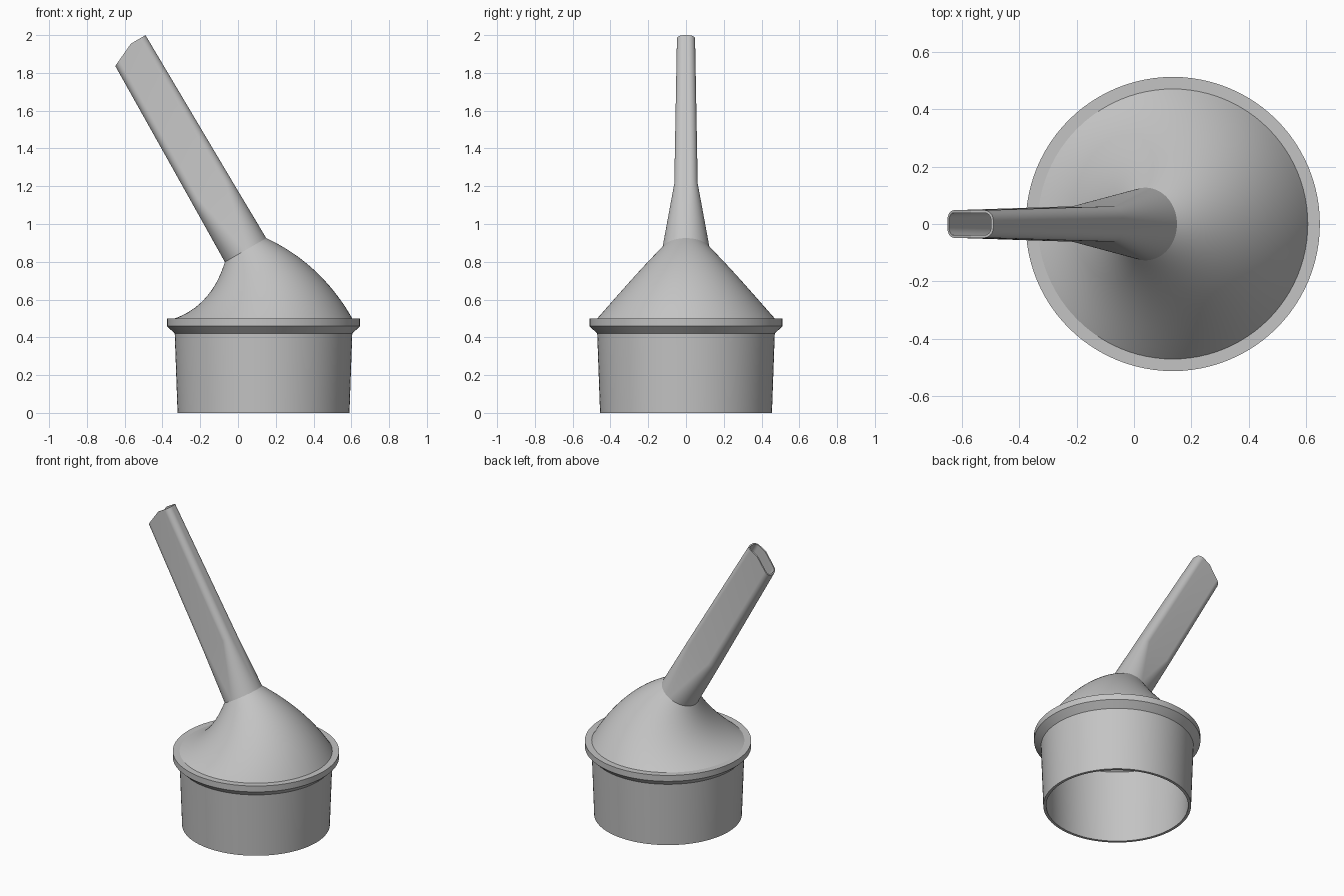
import bpy, bmesh, math
from mathutils import Vector, Matrix

cube = bpy.data.objects.get("Cube")
if cube:
    bpy.data.objects.remove(cube, do_unlink=True)

grey = bpy.data.materials.new("plain grey plastic")
grey.use_nodes = True
colour = (0.55, 0.55, 0.55, 1)
grey.diffuse_color = colour
grey.node_tree.nodes["Principled BSDF"].inputs["Base Color"].default_value = colour

STEPS = 24                  # segments in each quarter arc
TILT = math.radians(-30)    # lean of the nozzle
NECK = Vector((0.04, 0, 0.862))


def section(hu, hv, r):
    """Rounded rectangle; a circle when all three sizes match."""
    pts = []
    for q, (su, sv) in enumerate([(1, 1), (-1, 1), (-1, -1), (1, -1)]):
        for i in range(STEPS + 1):
            a = (q + i / STEPS) * math.pi / 2
            pts.append(Vector((su * (hu - r) + r * math.cos(a),
                               sv * (hv - r) + r * math.sin(a), 0)))
        if q % 2 == 0:      # extra point on each broad side
            pts.append(Vector((0.28 * (hu - r), sv * hv, 0)))
    return pts


def place(pts, centre, tilt):
    turn = Matrix.Rotation(tilt, 3, 'Y')
    return [turn @ p + Vector(centre) for p in pts]


def circle(r, centre, tilt=0):
    return place(section(r, r, r), centre, tilt)


def closed_shell(name, rings):
    """Skin the rings in order and join the last back to the first."""
    bm = bmesh.new()
    rows = [[bm.verts.new(p) for p in ring] for ring in rings]
    n = len(rows[0])
    for a, b in zip(rows, rows[1:] + rows[:1]):
        for i in range(n):
            j = (i + 1) % n
            bm.faces.new((a[i], a[j], b[j], b[i]))
    bmesh.ops.remove_doubles(bm, verts=bm.verts, dist=1e-5)
    bmesh.ops.recalc_face_normals(bm, faces=bm.faces)
    mesh = bpy.data.meshes.new(name)
    bm.to_mesh(mesh)
    bm.free()
    mesh.materials.append(grey)
    obj = bpy.data.objects.new(name, mesh)
    bpy.context.collection.objects.link(obj)
    bpy.ops.object.select_all(action='DESELECT')
    obj.select_set(True)
    bpy.context.view_layer.objects.active = obj
    bpy.ops.object.shade_smooth_by_angle(angle=math.radians(25))


# Tapered socket with its flange, open below
socket_profile = [(0.455, 0), (0.47, 0.42), (0.512, 0.46), (0.512, 0.5),
                  (0.455, 0.5), (0.437, 0)]
closed_shell("socket", [circle(r, (0.135, 0, z)) for r, z in socket_profile])


# Hood: curved blend from the socket to the leaning neck
def hood_rings(wall):
    base = circle(0.47 - wall, (0.135, 0, 0.5))
    middle = circle(0.31 - wall, (0.15, 0, 0.68), math.radians(-20.8))
    neck = circle(0.1265 - wall, NECK, TILT)
    rings = []
    for k in range(21):
        t = k / 20
        rings.append([a * (1 - t) ** 2 + b * 2 * t * (1 - t) + c * t * t
                      for a, b, c in zip(base, middle, neck)])
    return rings


closed_shell("hood", hood_rings(0) + hood_rings(0.014)[::-1])


# Nozzle: round neck flattening into a rounded slot with a chamfered tip
def nozzle_rings(wall):
    rings = [circle(0.1265 - wall, NECK, TILT)]
    for along, hu, hv, r in [(0.36, 0.121, 0.062, 0.042), (1.25, 0.11, 0.048, 0.036)]:
        pts = section(hu - wall, hv - wall, r - wall)
        for p in pts:
            p.z = along
            if along > 1:
                p.z -= max(0, 0.02 - p.x) * 0.47
        rings.append(place(pts, NECK, TILT))
    return rings


closed_shell("nozzle", nozzle_rings(0) + nozzle_rings(0.009)[::-1])
